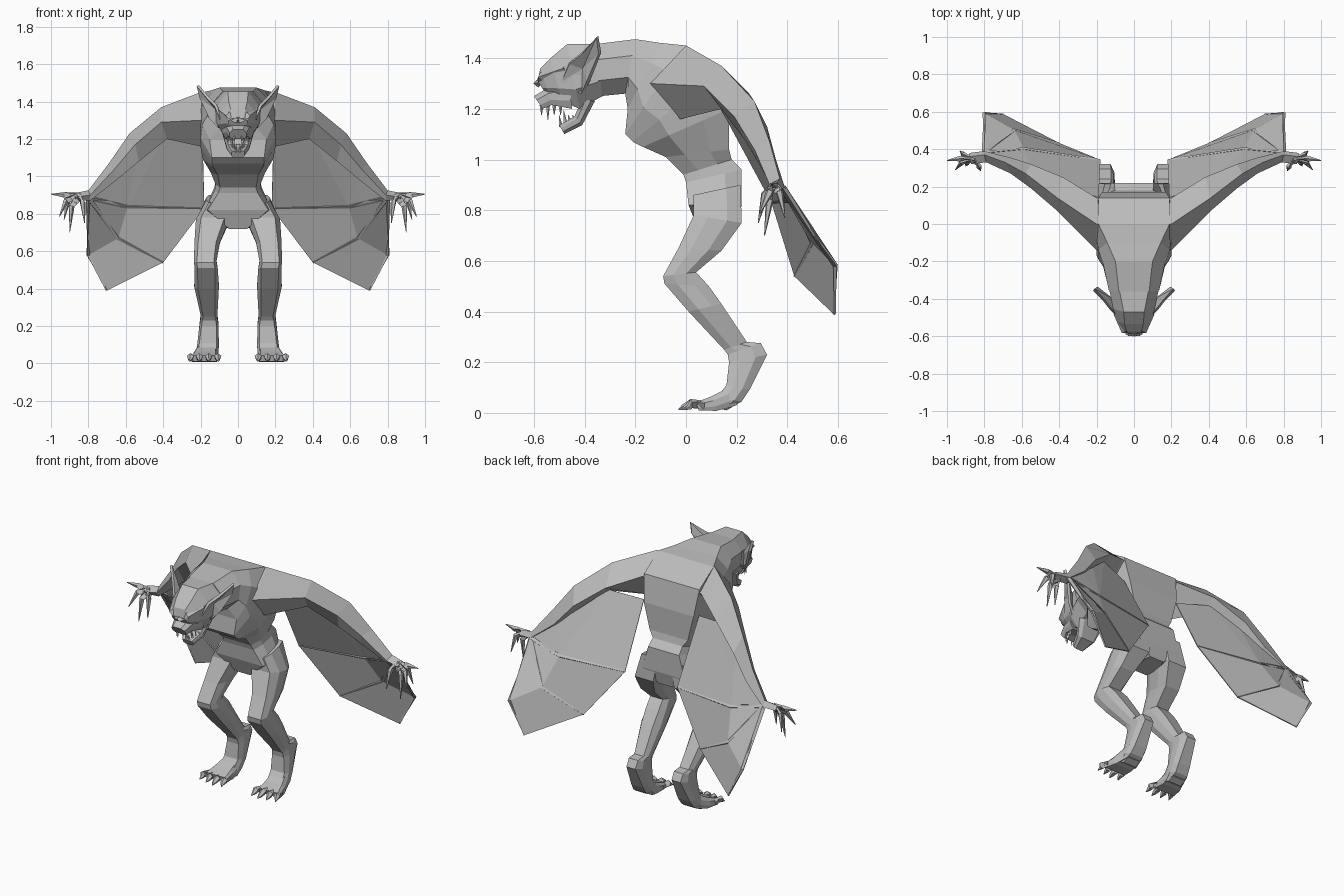
import bpy
import bmesh
from mathutils import Vector

default = bpy.data.objects.get("Cube")
if default:
    bpy.data.objects.remove(default, do_unlink=True)


def material(name, shade):
    mat = bpy.data.materials.new(name)
    mat.use_nodes = True
    colour = (shade, shade, shade, 1)
    mat.diffuse_color = colour
    mat.node_tree.nodes["Principled BSDF"].inputs["Base Color"].default_value = colour
    return mat


grey_hide = material("grey hide", .5)
tooth_white = material("tooth white", .9)


def finish(bm, name, mat=grey_hide, mirror=True, thickness=0):
    """Turn a bmesh into a flat shaded object, mirrored to the other side if asked."""
    bmesh.ops.recalc_face_normals(bm, faces=bm.faces)
    mesh = bpy.data.meshes.new(name)
    bm.to_mesh(mesh)
    bm.free()
    mesh.materials.append(mat)
    obj = bpy.data.objects.new(name, mesh)
    bpy.context.scene.collection.objects.link(obj)
    if thickness:
        solid = obj.modifiers.new("thickness", 'SOLIDIFY')
        solid.thickness = thickness
        solid.offset = 0
    if mirror:
        obj.modifiers.new("other side", 'MIRROR').use_clip = False
    return obj


def skin(bm, rings):
    """Bridge equal rings of points and cap both ends."""
    loops = [[bm.verts.new(p) for p in ring] for ring in rings]
    for a, b in zip(loops, loops[1:]):
        for i in range(len(a)):
            j = (i + 1) % len(a)
            bm.faces.new((a[i], a[j], b[j], b[i]))
    bm.faces.new(loops[0])
    bm.faces.new(loops[-1])


def loft(name, sections, mirror=True):
    """Sections: upper (y, z), lower (y, z), centre x, half width, upper and lower flatness."""
    rings = []
    for upper, lower, x, half, flat_up, flat_low in sections:
        a, b = Vector((x, *upper)), Vector((x, *lower))
        outline = [(0, flat_up), (.3, 1), (.7, 1), (1, flat_low)]
        side = [(t, w) for t, w in outline]
        both = side + [(t, -w) for t, w in reversed(side)]
        rings.append([a.lerp(b, t) + Vector((w * half, 0, 0)) for t, w in both])
    bm = bmesh.new()
    skin(bm, rings)
    return finish(bm, name, mirror=mirror)


def tube(bm, points, radii, sides=5):
    """A tapering tube through a few points."""
    points = [Vector(p) for p in points]
    rings = []
    for i, p in enumerate(points):
        along = points[min(i + 1, len(points) - 1)] - points[max(i - 1, 0)]
        turn = along.to_track_quat('Z', 'Y').to_matrix()
        ring = bmesh.ops.create_circle(bm, segments=sides, radius=radii[i])["verts"]
        rings.append([p + turn @ v.co for v in ring])
        bmesh.ops.delete(bm, geom=ring, context='VERTS')
    skin(bm, rings)


# Trunk from neck to crotch
loft("torso", [
    ((-.36, 1.455), (-.34, 1.25), 0, .135, .6, .5),
    ((-.2, 1.475), (-.24, 1.26), 0, .165, .6, .6),
    ((-.1, 1.46), (-.23, 1.2), 0, .19, .75, .8),
    ((0, 1.45), (-.24, 1.1), 0, .2, .95, .7),
    ((.14, 1.36), (-.21, 1.07), 0, .2, .95, .7),
    ((.17, 1.2), (-.17, 1.05), 0, .19, .9, .7),
    ((.17, 1.04), (-.08, 1.01), 0, .145, .9, .75),
    ((.18, 1), (-.01, .94), 0, .12, .85, .8),
    ((.22, .96), (0, .91), 0, .125, .85, .85),
    ((.22, .82), (.01, .82), 0, .18, .8, .9),
    ((.2, .74), (.05, .72), 0, .06, .8, .8),
], mirror=False)

# Head, muzzle and lower jaw
loft("head", [
    ((-.34, 1.455), (-.33, 1.25), 0, .135, .6, .5),
    ((-.47, 1.455), (-.42, 1.2), 0, .11, .5, .6),
    ((-.535, 1.4), (-.49, 1.23), 0, .09, .55, .6),
    ((-.575, 1.36), (-.54, 1.25), 0, .065, .6, .6),
    ((-.585, 1.31), (-.56, 1.27), 0, .05, .6, .6),
], mirror=False)
loft("muzzle", [
    ((-.46, 1.31), (-.45, 1.2), 0, .085, .6, .8),
    ((-.55, 1.28), (-.53, 1.215), 0, .06, .6, .9),
    ((-.6, 1.25), (-.565, 1.2), 0, .045, .6, .8),
], mirror=False)
loft("lower_jaw", [
    ((-.41, 1.24), (-.36, 1.23), 0, .085, .8, .7),
    ((-.44, 1.17), (-.41, 1.135), 0, .06, .9, .7),
    ((-.5, 1.135), (-.48, 1.1), 0, .035, .9, .7),
], mirror=False)

# Brow ridges
bm = bmesh.new()
tube(bm, [(0, -.585, 1.3), (.05, -.57, 1.325), (.1, -.48, 1.36)], [.018, .02, .01], 4)
finish(bm, "brow_ridge")

# Teeth: upper and lower rows
bm = bmesh.new()
for step in range(4):
    x, y = .02 + .011 * step, -.57 + .025 * step
    size = .05 if step == 1 else .03
    tube(bm, [(x, y, 1.215), (x, y, 1.205 - size)], [.008, .001], 4)
    x, y = .01 + .011 * step, -.493 + .018 * step
    tube(bm, [(x, y, 1.13 + .009 * step), (x, y - .008, 1.145 + size)], [.008, .001], 4)
finish(bm, "teeth", tooth_white)

# Hollow pointed ears
bm = bmesh.new()
rim = [bm.verts.new(p) for p in (
    (.215, -.35, 1.485), (.2, -.34, 1.42), (.15, -.385, 1.31), (.1, -.41, 1.26),
    (.09, -.49, 1.31), (.12, -.46, 1.38), (.16, -.41, 1.42))]
hollow = bm.verts.new((.115, -.405, 1.36))
for a, b in zip(rim, rim[1:] + rim[:1]):
    bm.faces.new((a, b, hollow))
finish(bm, "ear", thickness=.015)

# Arms: top, front, under and back edge of each section
arm = [
    [(.14, 0, 1.45), (.14, -.18, 1.32), (.14, -.05, 1.15), (.14, .14, 1.33)],
    [(.2, 0, 1.45), (.2, -.14, 1.3), (.2, -.02, 1.16), (.2, .14, 1.34)],
    [(.41, .14, 1.37), (.41, .07, 1.29), (.38, .14, 1.2), (.38, .25, 1.26)],
    [(.58, .27, 1.23), (.55, .19, 1.17), (.53, .23, 1.08), (.55, .32, 1.13)],
    [(.69, .33, 1.07), (.66, .27, 1.04), (.65, .29, .98), (.66, .355, 1)],
    [(.8, .37, .925), (.79, .33, .9), (.79, .35, .87), (.8, .39, .89)],
    [(.88, .36, .91), (.87, .32, .89), (.87, .34, .87), (.88, .38, .885)],
]
bm = bmesh.new()
skin(bm, arm)
finish(bm, "arm")

# Clawed fingers
bm = bmesh.new()
for bend, tip in [((.93, .35, .9), (1, .34, .905)), ((.92, .33, .87), (.955, .29, .785)),
                  ((.89, .33, .84), (.9, .31, .7)), ((.91, .37, .87), (.93, .39, .77)),
                  ((.83, .31, .86), (.82, .285, .75))]:
    root = Vector((.85, .345, .89))
    tube(bm, [root, bend, tip], [.022, .016, .002])
finish(bm, "fingers")

# Wing membrane under the arm
pit, root = (.19, .14, 1.2), (.18, .34, .83)
wrist, inner, middle = (.8, .38, .89), (.59, .4, .84), (.64, .5, .67)
scallop, outer, tip = (.4, .43, .54), (.8, .59, .58), (.7, .585, .39)
upper, elbow, forearm = (.39, .2, 1.23), (.54, .28, 1.1), (.66, .33, 1)
bm = bmesh.new()
for face in [(pit, upper, inner, root), (upper, elbow, inner), (elbow, forearm, inner),
             (forearm, wrist, inner), (root, inner, middle, scallop),
             (inner, wrist, middle), (wrist, outer, middle), (middle, outer, tip, scallop)]:
    bm.faces.new([bm.verts.new(p) for p in face])
bmesh.ops.remove_doubles(bm, verts=bm.verts, dist=.001)
finish(bm, "wing_membrane", thickness=.006)

# Wing bones
bm = bmesh.new()
for path in [(wrist, inner, root), (wrist, middle, scallop), (wrist, outer, tip)]:
    tube(bm, path, [.014, .011, .006], 4)
finish(bm, "wing_bones")

# Legs from hip to heel
loft("leg", [
    ((.03, .86), (.215, .9), .1, .07, .8, .8),
    ((.03, .78), (.22, .75), .135, .09, .7, .7),
    ((-.03, .65), (.14, .64), .165, .068, .7, .7),
    ((-.09, .54), (.04, .555), .175, .06, .75, .7),
    ((-.085, .51), (.09, .5), .17, .062, .75, .7),
    ((.01, .4), (.14, .43), .168, .066, .7, .6),
    ((.15, .25), (.24, .28), .155, .045, .7, .7),
    ((.165, .23), (.295, .275), .155, .045, .8, .7),
    ((.17, .2), (.32, .23), .155, .05, .8, .6),
    ((.16, .11), (.25, .09), .16, .058, .8, .7),
    ((.12, .06), (.22, .045), .165, .06, .8, .7),
    ((.12, .02), (.16, .01), .165, .055, .8, .8),
])
loft("foot", [
    ((.17, .1), (.2, .03), .165, .055, .8, .8),
    ((.1, .065), (.12, .008), .175, .068, .8, .9),
    ((.04, .042), (.05, .01), .182, .075, .85, .95),
])

# Clawed toes
bm = bmesh.new()
for step in range(4):
    x = .12 + .041 * step
    splay = .008 * (step - 1.5)
    reach = -.03 + .012 * abs(step - 1)
    tube(bm, [(x, .07, .03), (x + splay, .02, .035), (x + splay, reach + .02, .022),
              (x + splay * 1.5, reach, .012)], [.018, .02, .012, .002])
finish(bm, "toes")
